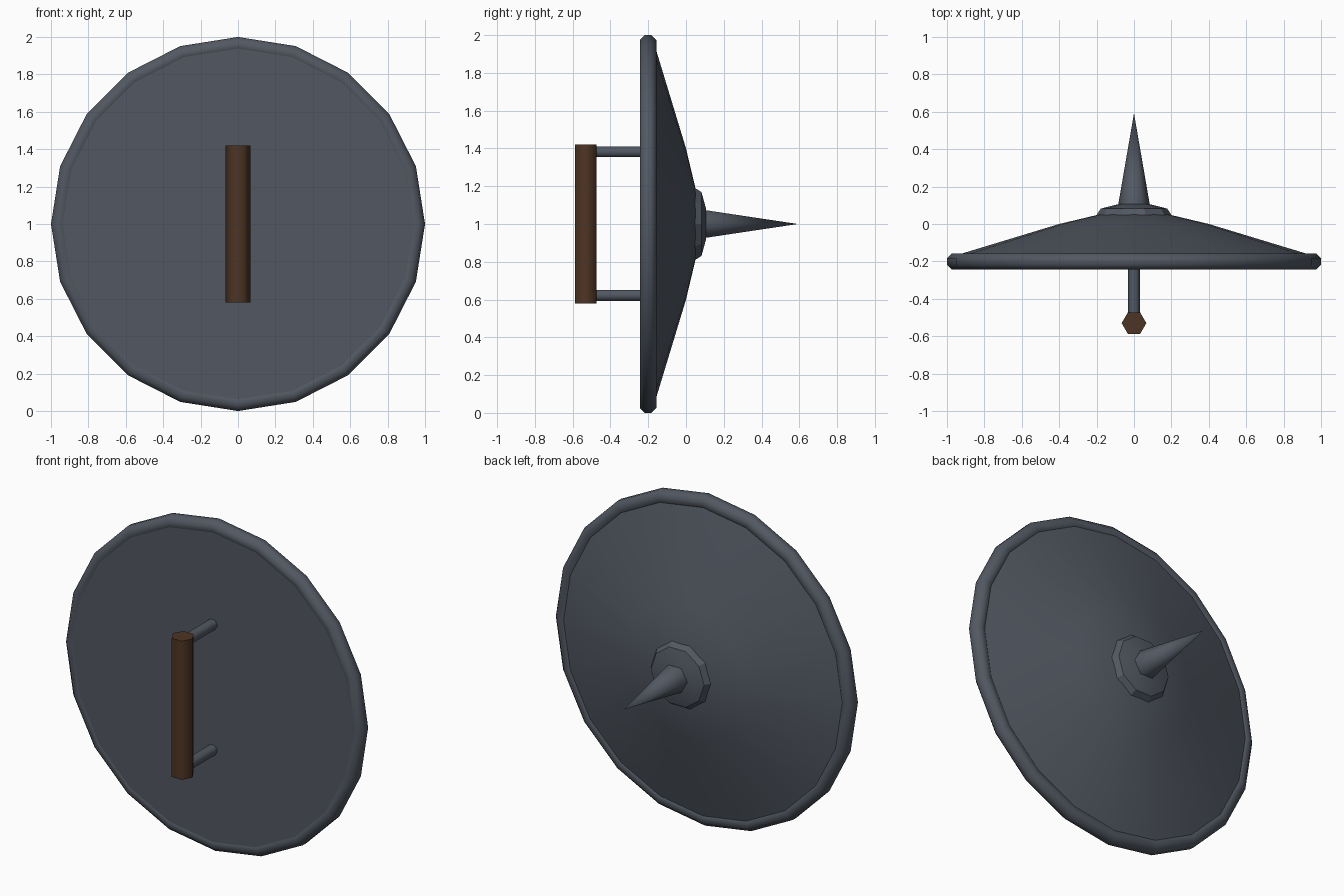
import bpy, bmesh, math
from mathutils import Vector

if "Cube" in bpy.data.objects:
    bpy.data.objects.remove(bpy.data.objects["Cube"])


def material(name, rgb):
    m = bpy.data.materials.new(name)
    m.diffuse_color = (*rgb, 1.0)
    m.use_nodes = True
    m.node_tree.nodes["Principled BSDF"].inputs["Base Color"].default_value = m.diffuse_color
    return m


STEEL = material("dark steel", (0.084, 0.098, 0.122))
WOOD = material("brown wood", (0.076, 0.035, 0.017))


def lathe(name, profile, sides, mat, origin, axis="Y", ring=False, angle=65):
    """Spin (radius, height) points about an axis; ring joins last to first."""
    bm = bmesh.new()
    loops = []
    for r, h in profile:
        count = 1 if r == 0 else sides
        row = []
        for i in range(count):
            a = 2 * math.pi * i / sides
            u, v = r * math.cos(a), r * math.sin(a)
            p = (u, h, v) if axis == "Y" else (u, v, h)
            row.append(bm.verts.new(Vector(p) + Vector(origin)))
        loops.append(row)
    pairs = list(zip(loops, loops[1:]))
    if ring:
        pairs.append((loops[-1], loops[0]))
    for a, b in pairs:
        for i in range(sides):
            j = (i + 1) % sides
            if len(b) == 1:
                bm.faces.new((a[i], a[j], b[0]))
            else:
                bm.faces.new((a[i], a[j], b[j], b[i]))
    if not ring:
        for row in (loops[0], loops[-1]):
            if len(row) > 1:
                bm.faces.new(row)
    bmesh.ops.recalc_face_normals(bm, faces=bm.faces)
    me = bpy.data.meshes.new(name)
    bm.to_mesh(me)
    bm.free()
    me.materials.append(mat)
    ob = bpy.data.objects.new(name, me)
    bpy.context.collection.objects.link(ob)
    bpy.ops.object.select_all(action="DESELECT")
    ob.select_set(True)
    bpy.context.view_layer.objects.active = ob
    bpy.ops.object.shade_smooth_by_angle(angle=math.radians(angle))
    return ob


# shield body: flat back plate and shallow cone face
lathe("shield_body", [(0.95, -0.242), (0.95, -0.167), (0.4, 0.0), (0.19, 0.05)],
      20, STEEL, (0, 0, 1))

# rounded rim with an octagonal section
section = [(0.957 + 0.0465 * math.cos(math.radians(22.5 + 45 * k)),
            -0.2 + 0.0465 * math.sin(math.radians(22.5 + 45 * k))) for k in range(8)]
lathe("rim", section, 20, STEEL, (0, 0, 1), ring=True)

# central boss and spike
lathe("boss", [(0.2, 0.03), (0.2, 0.048), (0.178, 0.082), (0.085, 0.106)],
      10, STEEL, (0, 0, 1), angle=30)
lathe("spike", [(0.085, 0.1), (0.0, 0.592)], 6, STEEL, (0, 0, 1))

# grip and its two posts
lathe("grip", [(0.066, 0.58), (0.066, 1.42)], 6, WOOD, (0, -0.53, 0), axis="Z")
for label, z in (("upper", 1.382), ("lower", 0.622)):
    lathe(label + "_grip_post", [(0.033, -0.52), (0.033, -0.2)], 6, STEEL, (0, 0, z))
